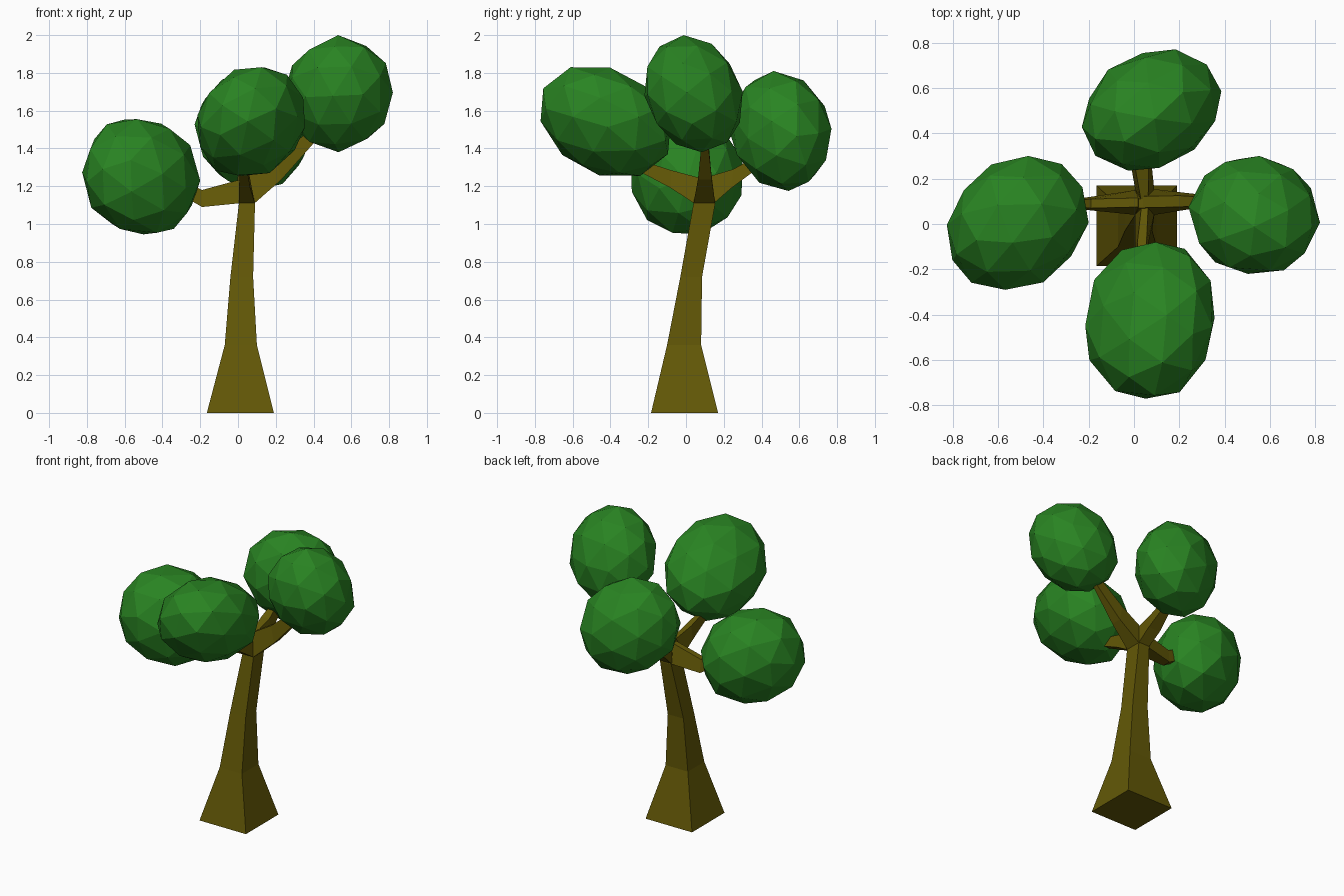
import bpy, bmesh, random
from math import sqrt
from mathutils import Matrix, Vector

if "Cube" in bpy.data.objects:
    bpy.data.objects.remove(bpy.data.objects["Cube"])


def material(name, rgb):
    m = bpy.data.materials.new(name)
    m.diffuse_color = (*rgb, 1)
    m.use_nodes = True
    m.node_tree.nodes["Principled BSDF"].inputs["Base Color"].default_value = m.diffuse_color
    return m


BARK = material("bark", (0.125, 0.098, 0.002))
LEAF = material("leaf", (0.022, 0.23, 0.016))


def finish(bm, name, mat):
    bmesh.ops.recalc_face_normals(bm, faces=bm.faces)
    mesh = bpy.data.meshes.new(name)
    bm.to_mesh(mesh)
    bm.free()
    mesh.materials.append(mat)
    ob = bpy.data.objects.new(name, mesh)
    bpy.context.collection.objects.link(ob)


def loft(name, sections):
    """Skin a row of four-sided sections and cap both ends."""
    bm = bmesh.new()
    rings = [[bm.verts.new(p) for p in s] for s in sections]
    for a, b in zip(rings, rings[1:]):
        for i in range(4):
            j = (i + 1) % 4
            bm.faces.new((a[i], a[j], b[j], b[i]))
    bm.faces.new(rings[0])
    bm.faces.new(rings[-1])
    finish(bm, name, BARK)


# Trunk: square sections x0, x1, y0, y1, z
trunk = [(-0.165, 0.19, -0.185, 0.17, 0), (-0.07, 0.10, -0.10, 0.08, 0.36),
         (-0.04, 0.08, -0.03, 0.085, 0.72), (0.005, 0.09, 0.04, 0.155, 1.11),
         (0.02, 0.05, 0.07, 0.11, 1.25)]
loft("trunk", [[(a, c, z), (b, c, z), (b, d, z), (a, d, z)] for a, b, c, d, z in trunk])


def branch(name, axis, sections):
    """Sections: lower (along, z), upper (along, z), cross centre, lower and upper half width."""
    rows = []
    for (la, lz), (ua, uz), c, wl, wu in sections:
        pts = [(la, c - wl, lz), (la, c + wl, lz), (ua, c + wu, uz), (ua, c - wu, uz)]
        rows.append([p if axis == "x" else (p[1], p[0], p[2]) for p in pts])
    loft(name, rows)


# Branches
branch("left_branch", "x", [((0.01, 1.11), (0.03, 1.24), 0.095, 0.055, 0.02),
                            ((-0.19, 1.09), (-0.19, 1.18), 0.09, 0.03, 0.02),
                            ((-0.26, 1.13), (-0.25, 1.21), 0.09, 0.02, 0.015)])
branch("right_branch", "x", [((0.088, 1.11), (0.04, 1.25), 0.097, 0.057, 0.025),
                             ((0.23, 1.235), (0.2, 1.345), 0.10, 0.037, 0.025),
                             ((0.42, 1.45), (0.36, 1.48), 0.10, 0.015, 0.015)])
branch("front_branch", "y", [((0.042, 1.11), (0.07, 1.245), 0.047, 0.042, 0.015),
                             ((-0.08, 1.19), (-0.08, 1.285), 0.035, 0.03, 0.02),
                             ((-0.25, 1.28), (-0.22, 1.33), 0.03, 0.02, 0.015)])
branch("back_branch", "y", [((0.154, 1.115), (0.10, 1.245), 0.047, 0.042, 0.015),
                            ((0.24, 1.19), (0.25, 1.29), 0.035, 0.045, 0.03),
                            ((0.36, 1.28), (0.34, 1.34), 0.035, 0.03, 0.02)])


def leaf_clump(name, lo, hi, xy, xz, yz, seed):
    """Faceted blob filling the box lo-hi, leaning by the given correlations."""
    rnd = random.Random(seed)
    b = sqrt(1 - xy * xy)
    c = (yz - xy * xz) / b
    lean = Matrix(((1, 0, 0), (xy, b, 0), (xz, c, sqrt(1 - xz * xz - c * c))))
    bm = bmesh.new()
    bmesh.ops.create_icosphere(bm, subdivisions=2, radius=1)
    spin = Matrix.Rotation(rnd.uniform(0, 6), 3, Vector((rnd.random(), rnd.random(), 1)))
    for v in bm.verts:
        v.co = lean @ spin @ (v.co + Vector([rnd.uniform(-0.018, 0.018) for _ in range(3)]))
    for k in range(3):
        vals = [v.co[k] for v in bm.verts]
        m, span = min(vals), max(vals) - min(vals)
        for v in bm.verts:
            v.co[k] = lo[k] + (v.co[k] - m) / span * (hi[k] - lo[k])
    finish(bm, name, LEAF)


# Leaf clumps
leaf_clump("left_leaves", (-0.825, -0.29, 0.945), (-0.2, 0.30, 1.555), 0.18, -0.08, 0, 1)
leaf_clump("right_leaves", (0.24, -0.22, 1.38), (0.82, 0.3, 2.0), -0.03, 0.03, -0.15, 2)
leaf_clump("front_leaves", (-0.215, -0.77, 1.255), (0.355, -0.08, 1.83), 0.08, 0.12, -0.22, 3)
leaf_clump("back_leaves", (-0.23, 0.235, 1.175), (0.385, 0.77, 1.81), 0.18, -0.08, -0.08, 4)
